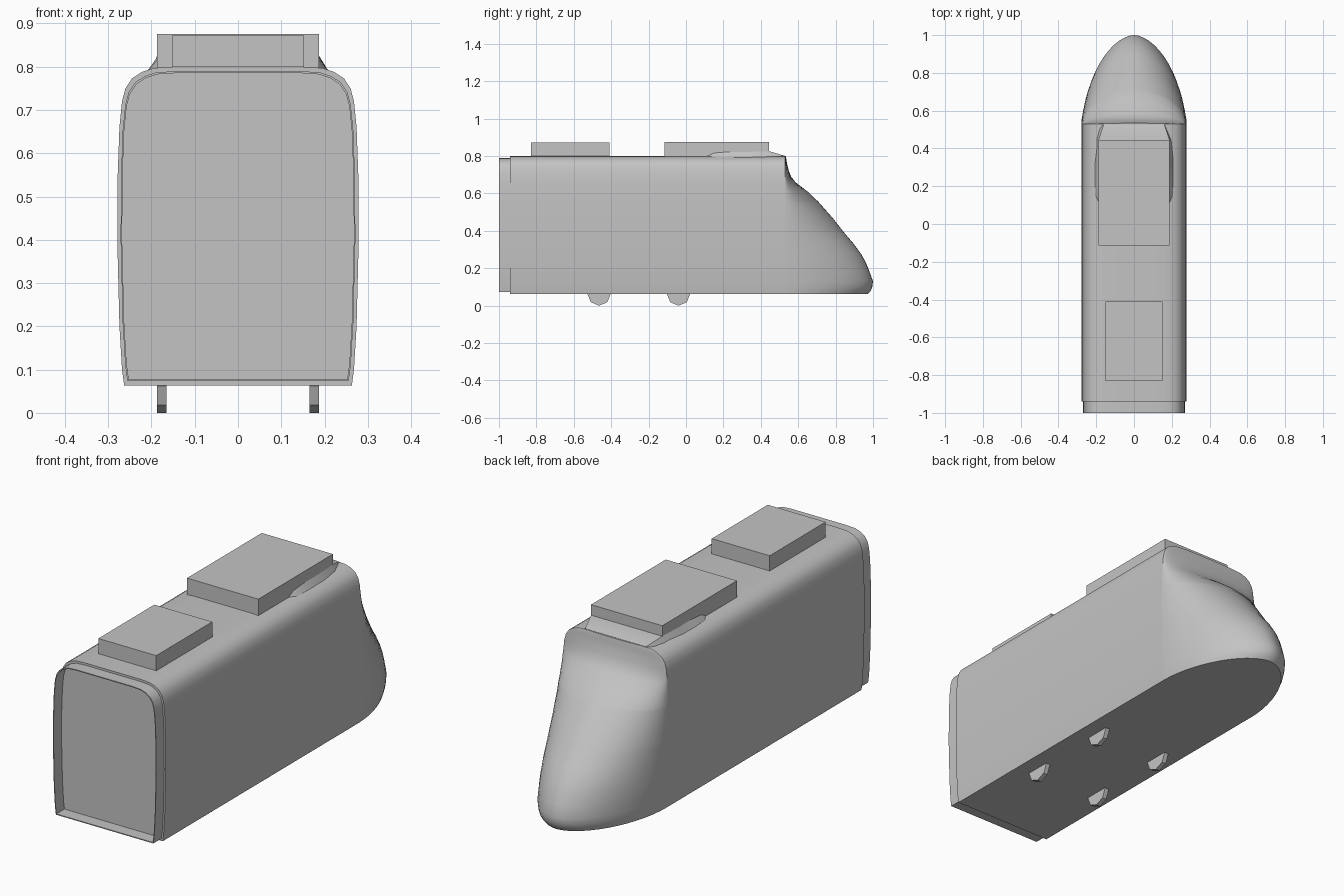
import bpy, bmesh
from math import sin, cos, pi, radians

cube = bpy.data.objects.get("Cube")
if cube:
    bpy.data.objects.remove(cube, do_unlink=True)

grey = bpy.data.materials.new("light_grey")
grey.use_nodes = True
colour = (0.55, 0.55, 0.55, 1)
grey.diffuse_color = colour
grey.node_tree.nodes["Principled BSDF"].inputs["Base Color"].default_value = colour


def finish(name, bm, smooth=None):
    bmesh.ops.recalc_face_normals(bm, faces=bm.faces)
    mesh = bpy.data.meshes.new(name)
    bm.to_mesh(mesh)
    bm.free()
    mesh.materials.append(grey)
    obj = bpy.data.objects.new(name, mesh)
    bpy.context.collection.objects.link(obj)
    if smooth:
        bpy.ops.object.select_all(action='DESELECT')
        obj.select_set(True)
        bpy.context.view_layer.objects.active = obj
        bpy.ops.object.shade_smooth_by_angle(angle=radians(smooth))
    return obj


def loft(name, rings, closed=True, cap_start=True, cap_end=True, smooth=None):
    """Skin a row of point rings with quads."""
    bm = bmesh.new()
    rows = [[bm.verts.new(p) for p in ring] for ring in rings]
    n = len(rows[0])
    for a, b in zip(rows, rows[1:]):
        for i in range(n if closed else n - 1):
            j = (i + 1) % n
            bm.faces.new((a[i], a[j], b[j], b[i]))
    if cap_start:
        bm.faces.new(rows[0])
    if cap_end:
        bm.faces.new(rows[-1])
    return finish(name, bm, smooth)


def box(name, x, y0, y1, z0, z1):
    ring = [(-x, z0), (x, z0), (x, z1), (-x, z1)]
    return loft(name, [[(px, y, pz) for px, pz in ring] for y in (y0, y1)])


def interp(table, z):
    """Piecewise linear lookup of (z, value) rows."""
    for (za, a), (zb, b) in zip(table, table[1:]):
        if z <= zb:
            return a + (b - a) * (z - za) / (zb - za)
    return table[-1][1]


# Half width of the body by height
width = [(0.063, .263), (0.1, .268), (0.2, .274), (0.4, .279), (0.55, .278), (0.66, .274),
         (0.72, .268), (0.75, .26), (0.773, .245), (0.788, .222), (0.797, .195), (0.8, .15)]
section = [(w, z) for z, w in width]
section += [(-w, z) for w, z in reversed(section)]

BACK, JOIN = -0.94, 0.53

# Main body
loft("body", [[(x, y, z) for x, z in section] for y in (BACK, JOIN)], smooth=40)

# Open connecting frame at the flat end
def frame_ring(y, shrink):
    return [(x * (0.972 - shrink), y, 0.43 + (z - 0.43) * (0.972 - shrink)) for x, z in section]

loft("end_frame", [frame_ring(BACK, 0), frame_ring(-1, 0), frame_ring(-1, .012),
                   frame_ring(BACK, .012)], cap_start=False, cap_end=False, smooth=40)

# Nose: horizontal rings following the sloping front outline
front = [(0.063, .972), (0.08, .988), (0.1, .996), (0.13, 1.0), (0.185, .98), (0.23, .962),
         (0.275, .937), (0.33, .897), (0.385, .85), (0.47, .783), (0.555, .708), (0.61, .65),
         (0.66, .585), (0.69, .562), (0.72, .55), (0.76, .54), (0.8, .534)]
levels = sorted({z for z, _ in front} | {z for z, _ in width})
STEPS = 28
nose = []
for z in levels:
    w, length = interp(width, z), interp(front, z) - JOIN
    ring = []
    for i in range(STEPS + 1):
        t = pi * i / STEPS
        c, s = cos(t), max(sin(t), 0)
        ring.append((w * abs(c) ** 1.12 * (1 if c > 0 else -1), JOIN + length * s ** 1.12, z))
    nose.append(ring)
loft("nose", nose, closed=False, smooth=45)

# Roof units
box("front_roof_unit", 0.187, -0.115, 0.445, 0.79, 0.876)
box("rear_roof_unit", 0.152, -0.83, -0.41, 0.79, 0.872)

# Low fairing under the front roof unit
fairing = []
for y, base, top, z in [(0.09, .19, .17, .802), (0.15, .212, .187, .816), (0.22, .213, .187, .822),
                        (0.32, .212, .187, .822), (0.445, .2, .187, .826), (0.528, .18, .16, .801)]:
    fairing.append([(-base, y, .785), (base, y, .785), (top, y, z), (-top, y, z)])
loft("roof_fairing", fairing, smooth=25)

# Eight-sided wheels showing below the floor
for side, sx in (("left", 1), ("right", -1)):
    for place, cy in (("front", -0.465), ("rear", -0.04)):
        rings = [[(sx * x, cy + 0.062 * sin(k * pi / 4), 0.062 - 0.062 * cos(k * pi / 4))
                  for k in range(8)] for x in (0.165, 0.187)]
        loft(f"{place}_{side}_wheel", rings)
